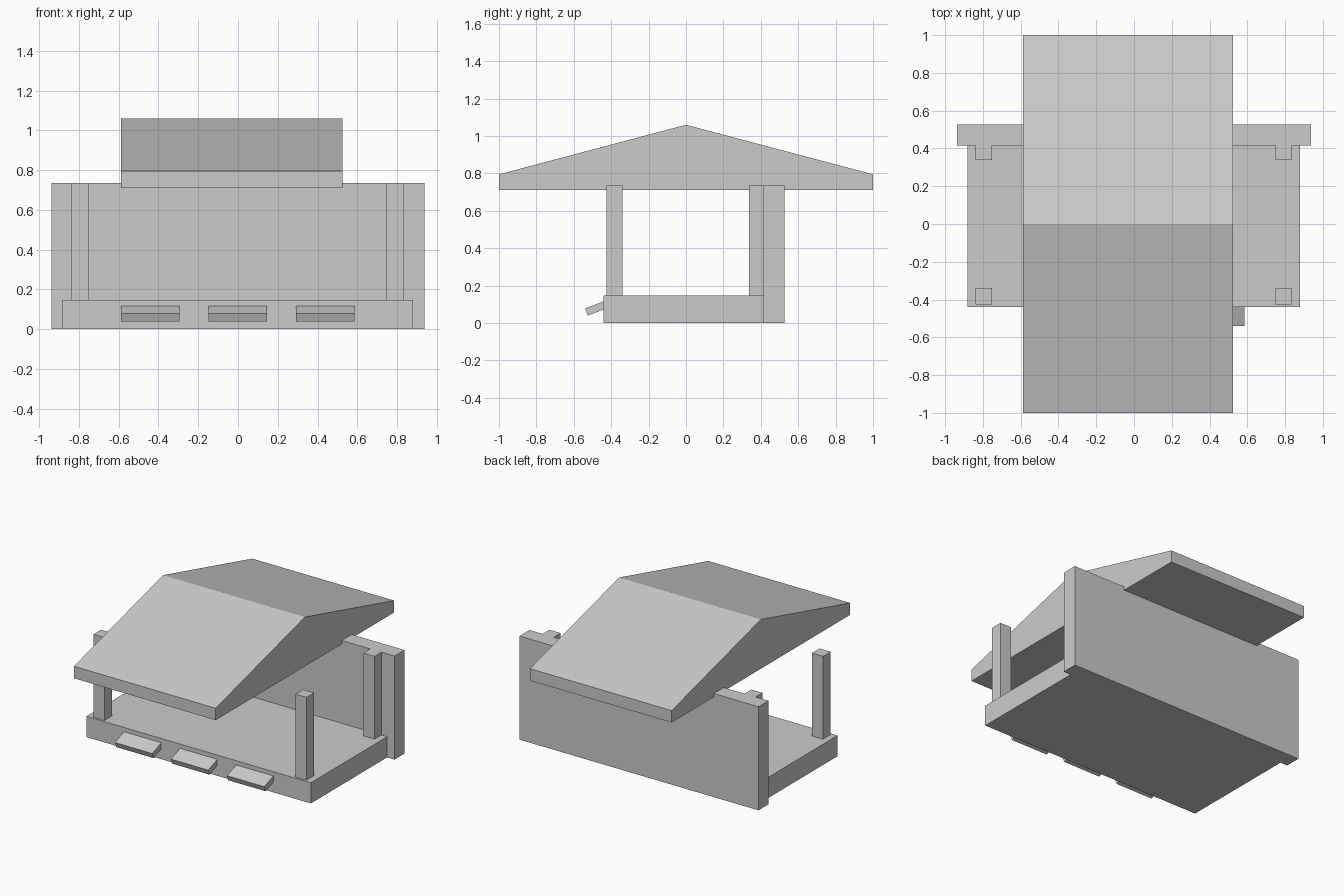
import bpy
import bmesh

cube = bpy.data.objects.get("Cube")
if cube:
    bpy.data.objects.remove(cube, do_unlink=True)

grey = bpy.data.materials.new("plain grey")
grey.use_nodes = True
grey.diffuse_color = (0.6, 0.6, 0.6, 1)
grey.node_tree.nodes["Principled BSDF"].inputs["Base Color"].default_value = grey.diffuse_color


def extrude_profile(name, profile, x0, x1):
    """Sweep a (y, z) outline along x from x0 to x1."""
    bm = bmesh.new()
    face = bm.faces.new([bm.verts.new((x0, y, z)) for y, z in profile])
    swept = bmesh.ops.extrude_face_region(bm, geom=[face])["geom"]
    moved = [v for v in swept if isinstance(v, bmesh.types.BMVert)]
    bmesh.ops.translate(bm, verts=moved, vec=(x1 - x0, 0, 0))
    bmesh.ops.recalc_face_normals(bm, faces=bm.faces)
    mesh = bpy.data.meshes.new(name)
    bm.to_mesh(mesh)
    bm.free()
    mesh.materials.append(grey)
    obj = bpy.data.objects.new(name, mesh)
    bpy.context.collection.objects.link(obj)
    return obj


def box(name, x0, x1, y0, y1, z0, z1):
    return extrude_profile(name, [(y0, z0), (y1, z0), (y1, z1), (y0, z1)], x0, x1)


# Floor slab and back wall
floor_top, wall_top = 0.147, 0.735
box("floor_slab", -0.882, 0.88, -0.44, 0.415, 0, floor_top)
box("back_wall", -0.938, 0.938, 0.415, 0.527, 0, wall_top)

# Corner posts
for side, x in (("right", -0.838), ("left", 0.748)):
    for end, y in (("front", -0.425), ("back", 0.338)):
        box(f"{end}_{side}_post", x, x + 0.087, y, y + 0.085, floor_top - 0.01, wall_top)

# Gabled roof, ridge running left to right
eave_low, eave_high, ridge = 0.71, 0.795, 1.06
extrude_profile("roof", [(-1, eave_low), (1, eave_low), (1, eave_high),
                         (0, ridge), (-1, eave_high)], -0.588, 0.525)

# Tilted ledges on the front of the floor slab
ledge = [(-0.525, 0.04), (-0.42, 0.08), (-0.42, 0.124), (-0.54, 0.078)]
for i, place in enumerate(("right", "middle", "left")):
    x = -0.588 + i * 0.44
    extrude_profile(f"{place}_ledge", ledge, x, x + 0.293)
